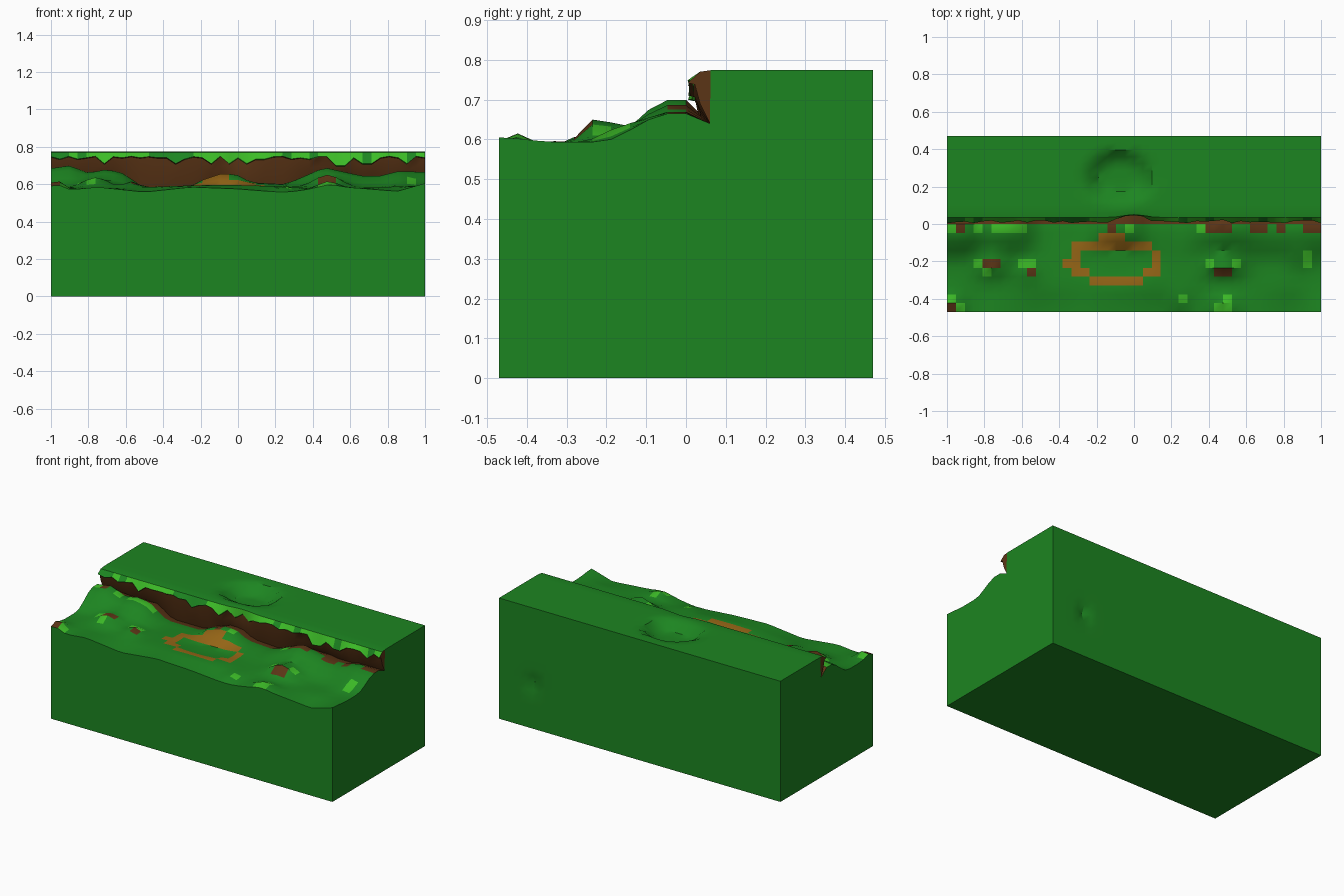
import bpy, bmesh, math, random

if "Cube" in bpy.data.objects:
    bpy.data.objects.remove(bpy.data.objects["Cube"])

random.seed(4)
NX = 42
HALF_Y = 0.47


def material(name, rgb):
    m = bpy.data.materials.new(name)
    m.diffuse_color = (*rgb, 1)
    m.use_nodes = True
    m.node_tree.nodes["Principled BSDF"].inputs["Base Color"].default_value = m.diffuse_color
    return m


def interp(points, x):
    for (x0, v0), (x1, v1) in zip(points, points[1:]):
        if x <= x1:
            t = (x - x0) / (x1 - x0)
            return v0 + (v1 - v0) * t
    return points[-1][1]


def smooth(a, b, v):
    t = min(1, max(0, (v - a) / (b - a)))
    return t * t * (3 - 2 * t)


# Heights along the front edge, and along the ridge at the foot of the cliff
FRONT = [(-1, .575), (-.9, .57), (-.75, .585), (-.5, .558), (-.25, .585), (0, .575),
         (.25, .555), (.5, .59), (.7, .575), (.85, .562), (1, .605)]
RIDGE = [(-1, .685), (-.9, .70), (-.8, .66), (-.7, .68), (-.6, .655), (-.54, .60),
         (-.48, .585), (-.26, .585), (-.2, .62), (-.08, .66), (0, .648), (.07, .61),
         (.25, .60), (.35, .64), (.46, .69), (.55, .67), (.66, .645), (.76, .645),
         (.86, .67), (1, .665)]
# Small hills: x, y, radius x, radius y, height
HILLS = [(-.76, -.22, .09, .06, .06), (-.57, -.25, .05, .05, .035), (.48, -.22, .10, .055, .075),
         (.89, -.18, .06, .06, .03), (.48, -.42, .07, .045, .03), (.24, -.41, .04, .04, .025),
         (-.97, -.43, .05, .05, .045)]
PIT = (-.10, -.195, .235, .115)


def pit_distance(x, y):
    return math.hypot((x - PIT[0]) / PIT[2], (y - PIT[1]) / PIT[3])


def ground(x, y):
    valley = .588 + .008 * math.sin(5 * x + 2)
    low = interp(FRONT, x) + (valley - interp(FRONT, x)) * smooth(-.47, -.32, y)
    near_pit = math.exp(-((x - PIT[0]) / .2) ** 4)
    start = -.22 + .07 * near_pit
    z = low + (interp(RIDGE, x) - low) * smooth(start, -.04, y)
    for hx, hy, rx, ry, h in HILLS:
        z += h * math.exp(-((x - hx) / rx) ** 2 - ((y - hy) / ry) ** 2)
    return z - .012 * (1 - smooth(.6, 1.05, pit_distance(x, y)))


def plateau(x, y):
    # Shallow hollow with steep back and sides, ramping out towards the cliff
    r = math.hypot((x + .08) / .19, (y - .24) / .17)
    return .775 - .06 * (1 - smooth(.55, 1.0, r)) * smooth(.10, .19, y)


GROUND_Y = [-.47 + .047 * i for i in range(11)]
TOP_Y = [.10 + .37 * i / 10 for i in range(11)]
BACK_Z = [.775 * (1 - i / 16) for i in range(1, 17)]


def section(i):
    """One closed outline across the block, from the front edge round to the base."""
    x = -1 + 2 * i / NX
    pts = [(y, ground(x, y)) for y in GROUND_Y]
    notch = .03 * math.exp(-(x / .08) ** 2)
    edge = 0 if i in (0, NX) else random.uniform(0, .018)
    drip = random.choice([.75, .748, .742, .735, .71])
    if abs(x - .55) < .04:
        drip = .70
    foot = min(.64, interp(RIDGE, x) - .015)
    pts += [(.06, foot), (.035 + notch / 2, (foot + drip) / 2),
            (.022 + notch, drip - .004), (.004 + edge + notch, drip),
            (.035 + notch / 2, .770), (.062, .774)]
    pts += [(y, plateau(x, y)) for y in TOP_Y]
    # Small dimple in the back wall
    pts += [(HALF_Y - .03 * math.exp(-((x - .76) / .03) ** 2 - ((z - .28) / .04) ** 2), z)
            for z in BACK_Z]
    pts.append((-HALF_Y, 0))
    return [(x, y, z) for y, z in pts]


GREEN, LIME, EARTH, SAND = range(4)
bm = bmesh.new()
rings = [[bm.verts.new(p) for p in section(i)] for i in range(NX + 1)]
n = len(rings[0])
LAST = len(GROUND_Y) - 1


def cell_material(j, x, y):
    if LAST <= j < LAST + 3:
        return EARTH
    if j == LAST + 3:
        return random.choice([EARTH, LIME])
    if j == LAST + 4:
        return random.choice([LIME, LIME, GREEN])
    if j < LAST:
        d = pit_distance(x, y)
        if .82 < d < 1.12 or (d < 1.12 and -.15 < y < -.07):
            return SAND
        # Tufts on the ridge and on the hill tops
        tuft = y > -.05 and interp(RIDGE, x) > .642
        for hx, hy, rx, ry, h in HILLS:
            tuft |= math.hypot((x - hx) / rx, (y - hy) / ry) < .95
        if tuft:
            return random.choices([LIME, GREEN, EARTH], [5, 4, 2])[0]
    return GREEN


# Skin between neighbouring outlines
for a, b in zip(rings, rings[1:]):
    for j in range(n):
        k = (j + 1) % n
        f = bm.faces.new((a[j], b[j], b[k], a[k]))
        c = f.calc_center_median()
        f.material_index = cell_material(j, c.x, c.y)

# End walls, with the bare earth of the cliff showing
C0, C1 = LAST + 1, LAST + 6
for ring in (rings[0], rings[-1]):
    bm.faces.new(ring[:C0 + 1] + ring[C1:])
    bm.faces.new(ring[C0:C1 + 1]).material_index = EARTH

bmesh.ops.recalc_face_normals(bm, faces=bm.faces)
mesh = bpy.data.meshes.new("terrain_block")
bm.to_mesh(mesh)
bm.free()
for name, rgb in (("grass", (.012, .235, .015)), ("bright_grass", (.045, .50, .02)),
                  ("earth", (.105, .035, .008)), ("sand", (.30, .13, .008))):
    mesh.materials.append(material(name, rgb))
terrain = bpy.data.objects.new("terrain_block", mesh)
bpy.context.collection.objects.link(terrain)
bpy.context.view_layer.objects.active = terrain
terrain.select_set(True)
bpy.ops.object.shade_smooth_by_angle(angle=math.radians(30))
